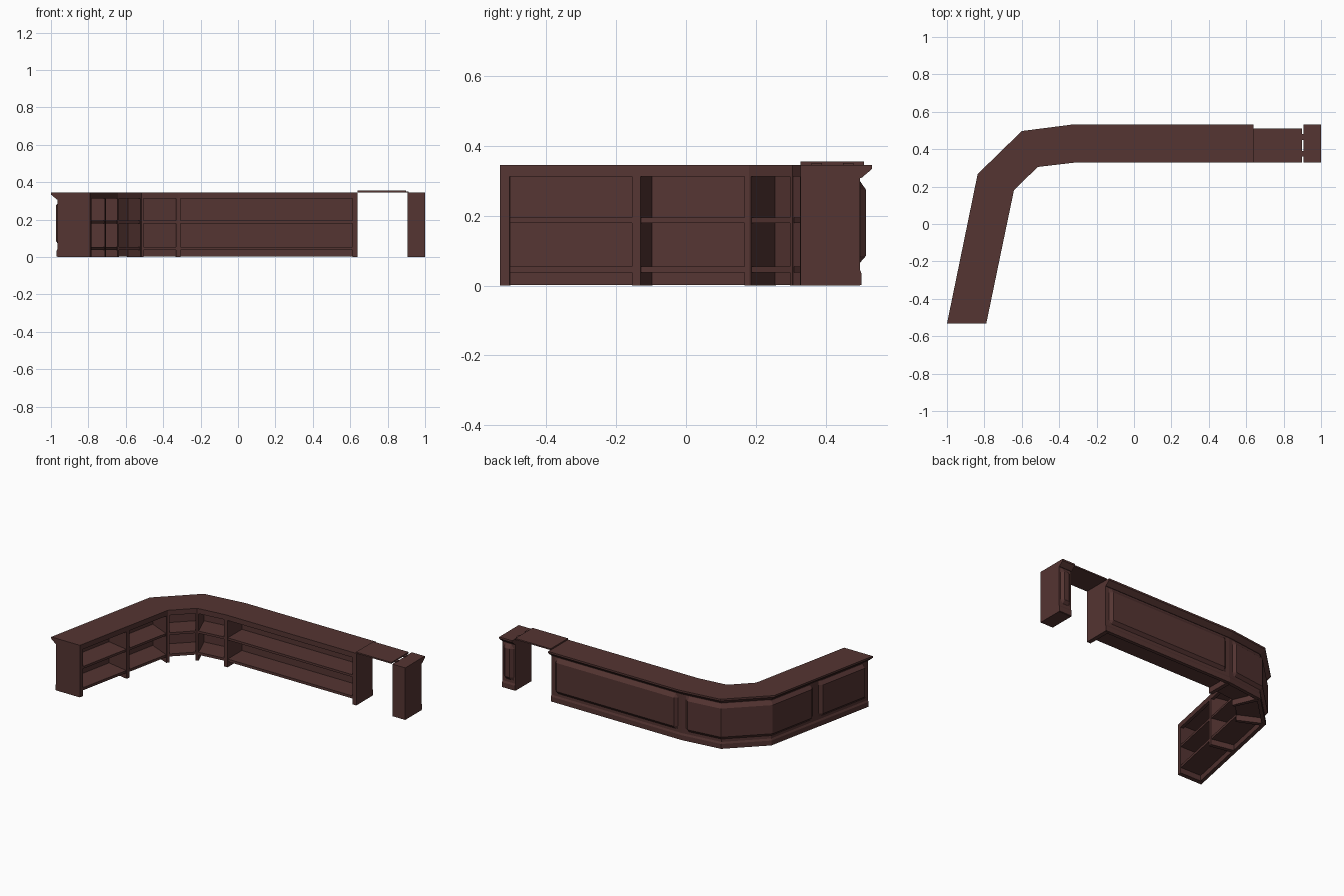
import bpy, bmesh
from mathutils import Vector

if "Cube" in bpy.data.objects:
    bpy.data.objects.remove(bpy.data.objects["Cube"])

wood = bpy.data.materials.new("dark_wood")
wood.diffuse_color = (0.09, 0.035, 0.032, 1)
wood.use_nodes = True
wood.node_tree.nodes["Principled BSDF"].inputs["Base Color"].default_value = wood.diffuse_color

# Stations along the counter: (inner edge xy, outer edge xy)
BAR = [((-.79, -.533), (-1, -.533)),
       ((-.709, -.142), (-.911, -.10)),
       ((-.642, .18), (-.836, .267)),
       ((-.515, .305), (-.60, .497)),
       ((-.32, .328), (-.32, .533)),
       ((.64, .328), (.64, .533))]
POST = [((.905, .328), (.905, .533)), ((1, .328), (1, .533))]


def shift(i, d, line):
    """Station number reached by moving distance d from station i."""
    j = i if d > 0 else i - 1
    a = (Vector(line[j][0]) + Vector(line[j][1])) / 2
    b = (Vector(line[j + 1][0]) + Vector(line[j + 1][1])) / 2
    return i + d / (b - a).length


def at(t, s, z, line):
    """Point at station t, depth fraction s (0 inner, 1 outer), height z."""
    i = min(int(t), len(line) - 2)
    f = t - i
    a = Vector(line[i][0]).lerp(Vector(line[i][1]), s)
    b = Vector(line[i + 1][0]).lerp(Vector(line[i + 1][1]), s)
    p = a.lerp(b, f)
    return (p.x, p.y, z)


def sweep(name, prof, ts, line=BAR, ends=None):
    """Sweep a closed (s, z) profile through stations ts; ends = profile for both tips."""
    bm = bmesh.new()
    rings = []
    for k, t in enumerate(ts):
        p = ends if ends and k in (0, len(ts) - 1) else prof
        rings.append([bm.verts.new(at(t, s, z, line)) for s, z in p])
    n = len(prof)
    for r, q in zip(rings, rings[1:]):
        for i in range(n):
            bm.faces.new((r[i], r[(i + 1) % n], q[(i + 1) % n], q[i]))
    bm.faces.new(rings[0])
    bm.faces.new(rings[-1])
    bmesh.ops.recalc_face_normals(bm, faces=bm.faces)
    me = bpy.data.meshes.new(name)
    bm.to_mesh(me)
    bm.free()
    me.materials.append(wood)
    ob = bpy.data.objects.new(name, me)
    bpy.context.collection.objects.link(ob)
    return ob


def rect(s0, s1, z0, z1):
    return [(s0, z0), (s1, z0), (s1, z1), (s0, z1)]


def box(name, x0, x1, y0, y1, z0, z1):
    line = [((x0, y0), (x0, y1)), ((x1, y0), (x1, y1))]
    return sweep(name, rect(0, 1, z0, z1), [0, 1], line)


def raised_panel(name, first, last, margin, line=BAR):
    """Raised outer panel with sloped edges on all four sides."""
    a, b = shift(first, margin, line), shift(last, -margin, line)
    a2, b2 = shift(first, margin + .018, line), shift(last, -margin - .018, line)
    bends = list(range(first + 1, last))
    raised = [(.80, .065), (.83, .065), (.915, .085), (.915, .275), (.83, .30), (.80, .30)]
    flat = [(.80, .065), (.83, .065), (.83, .085), (.83, .275), (.83, .30), (.80, .30)]
    sweep(name, raised, [a, a2] + bends + [b2, b], line, flat)


TOP = [(0, .328), (0, .346), (1, .346), (1, .334), (.85, .308), (.80, .308), (.80, .328)]
BASE = [(.80, .002), (.855, .002), (.855, .034), (.83, .046), (.80, .046)]
FULL = list(range(6))

# Main counter: top with crown moulding, apron, back wall, base moulding, shelves
sweep("countertop", TOP, FULL)
sweep("apron", rect(0, .1, .312, .335), FULL)
sweep("back_wall", rect(.74, .83, .002, .335), FULL)
sweep("base_moulding", BASE, FULL)
sweep("bottom_shelf", rect(.015, .78, .037, .054), FULL)
sweep("middle_shelf", rect(.015, .78, .18, .195), FULL)

# Upright dividers at each bend, plus the two end panels
for i in range(1, 5):
    sweep(f"divider_{i}", rect(0, .78, 0, .334),
          [shift(i, -.013, BAR), i, shift(i, .013, BAR)])
sweep("left_end_panel", rect(0, .83, 0, .336), [0, shift(0, .03, BAR)])
sweep("right_end_panel", rect(0, .83, 0, .336), [shift(5, -.028, BAR), 5])

# Raised panels on the customer side, between the divider lines
raised_panel("arm_panel", 0, 1, .025)
raised_panel("corner_panel", 1, 4, .025)
raised_panel("long_panel", 4, 5, .03)

# Separate end post beyond the gap
sweep("post_top", TOP, [0, 1], POST)
sweep("post_body", rect(0, .83, 0, .336), [0, 1], POST)
sweep("post_base_moulding", BASE, [0, 1], POST)
raised_panel("post_panel", 0, 1, .012, POST)

# Lift-up flap bridging the gap, with hinge leaves
box("flap", .638, .898, .328, .51, .346, .355)
for k, y in enumerate((.36, .45)):
    box(f"hinge_{k + 1}", .89, .912, y, y + .03, .344, .351)
